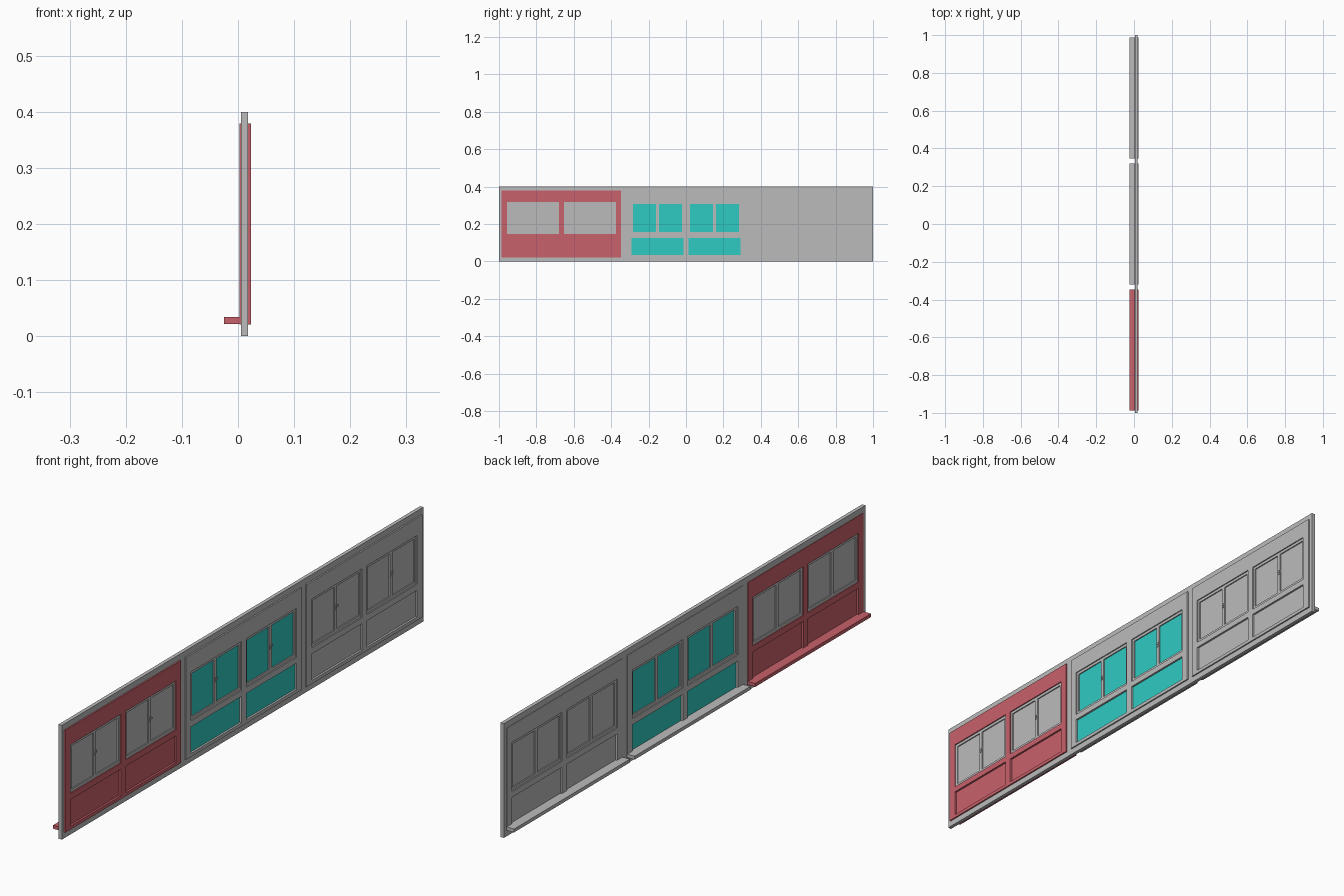
import bpy, bmesh

if "Cube" in bpy.data.objects:
    bpy.data.objects.remove(bpy.data.objects["Cube"])


def material(name, rgb):
    m = bpy.data.materials.new(name)
    m.diffuse_color = (*rgb, 1)
    m.use_nodes = True
    m.node_tree.nodes["Principled BSDF"].inputs["Base Color"].default_value = m.diffuse_color
    return m


GREY = material("light_grey", (0.5, 0.5, 0.5))
RED = material("muted_red", (0.58, 0.12, 0.147))
TEAL = material("teal_glass", (0.028, 0.59, 0.54))


def slab(name, mat, x0, x1, y, z, holes=()):
    """Upright slab spanning x0..x1 with rectangular through holes (ya, yb, za, zb)."""
    ys = sorted({*y, *(v for h in holes for v in h[:2])})
    zs = sorted({*z, *(v for h in holes for v in h[2:])})
    bm = bmesh.new()
    for ya, yb in zip(ys, ys[1:]):
        for za, zb in zip(zs, zs[1:]):
            cy, cz = (ya + yb) / 2, (za + zb) / 2
            if any(h[0] < cy < h[1] and h[2] < cz < h[3] for h in holes):
                continue
            bm.faces.new([bm.verts.new((x0, a, b)) for a, b in
                          ((ya, za), (ya, zb), (yb, zb), (yb, za))])
    bmesh.ops.remove_doubles(bm, verts=bm.verts, dist=1e-5)
    front = bm.faces[:]
    ext = bmesh.ops.extrude_face_region(bm, geom=front, use_keep_orig=True)
    moved = [v for v in ext["geom"] if isinstance(v, bmesh.types.BMVert)]
    bmesh.ops.translate(bm, verts=moved, vec=(x1 - x0, 0, 0))
    bmesh.ops.recalc_face_normals(bm, faces=bm.faces)
    me = bpy.data.meshes.new(name)
    bm.to_mesh(me)
    bm.free()
    me.materials.append(mat)
    ob = bpy.data.objects.new(name, me)
    bpy.context.collection.objects.link(ob)
    return ob


HALF = 0.32                       # half width of a window unit
Z0, Z1 = 0.021, 0.379             # unit bottom and top
WIN = (0.147, 0.318)              # window opening heights
LOW = (0.033, 0.126)              # lower panel heights
BAYS = ((0.0135, 0.2915), (-0.2915, -0.0135))
units = (("left", -2 / 3, RED, GREY, RED),
         ("middle", 0, GREY, TEAL, TEAL),
         ("right", 2 / 3, GREY, GREY, GREY))

# Long wall with one opening per window unit
slab("wall", GREY, 0.005, 0.018, (-1, 1), (0, 0.4),
     [(c - HALF, c + HALF, Z0, Z1) for _, c, *_ in units])

for tag, c, frame_mat, pane_mat, panel_mat in units:
    # Outer frame and window sill
    bays = [(c + a, c + b) for a, b in BAYS]
    slab(tag + "_frame", frame_mat, 0.003, 0.023, (c - HALF, c + HALF), (Z0, Z1),
         [(*b, *h) for b in bays for h in (WIN, LOW)])
    slab(tag + "_sill", frame_mat, -0.025, 0.003, (c - HALF, c + HALF), (0.022, 0.034))

    for i, (a, b) in enumerate(bays):
        n = f"{tag}_{i}"
        mid = (a + b) / 2
        # Lower infill panel
        slab(n + "_lower_panel", panel_mat, 0.010, 0.016, (a, b), LOW)
        # Pair of sashes with their panes
        panes = [(a + 0.009, mid - 0.007, WIN[0] + 0.01, WIN[1] - 0.01),
                 (mid + 0.007, b - 0.009, WIN[0] + 0.01, WIN[1] - 0.01)]
        slab(n + "_sash", GREY, 0.007, 0.019, (a, b), WIN, panes)
        for j, p in enumerate(panes):
            slab(f"{n}_pane_{j}", pane_mat, 0.011, 0.015, p[:2], p[2:])
        # Small window handle: base plate and lever
        slab(n + "_handle_base", GREY, 0.019, 0.021, (mid - 0.004, mid + 0.004), (0.228, 0.244))
        slab(n + "_handle_lever", GREY, 0.021, 0.0228, (mid - 0.003, mid + 0.008), (0.236, 0.242))
